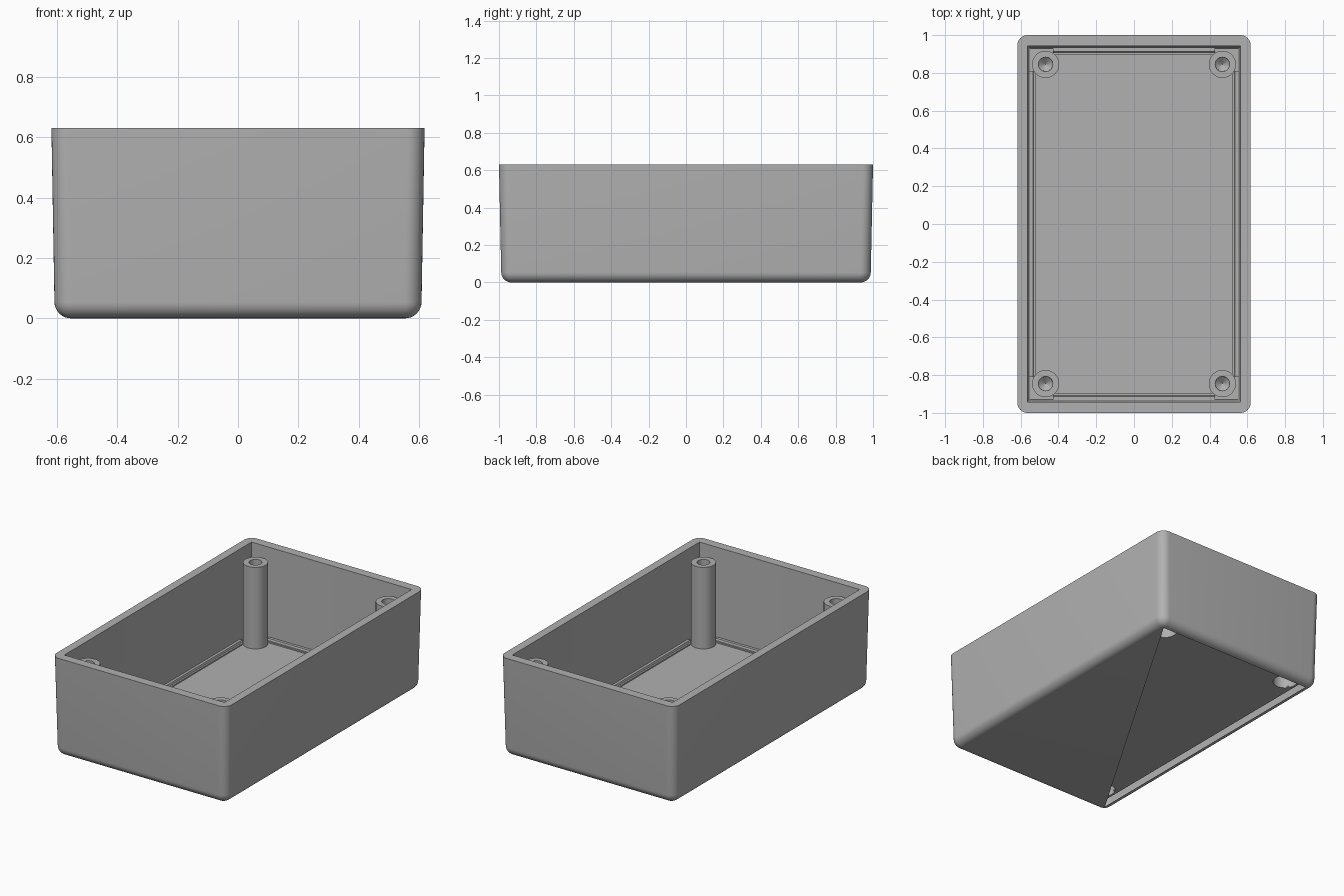
import bpy, bmesh, math
from mathutils import Vector

cube = bpy.data.objects.get("Cube")
if cube:
    bpy.data.objects.remove(cube, do_unlink=True)

grey = bpy.data.materials.new("grey plastic")
grey.use_nodes = True
COLOR = (0.44, 0.44, 0.44, 1)
grey.diffuse_color = COLOR
grey.node_tree.nodes["Principled BSDF"].inputs["Base Color"].default_value = COLOR

HEIGHT, FLOOR_Z = 0.63, 0.045
POST_X, POST_Y, POST_R = 0.468, 0.845, 0.072
SIGNS = [(sx, sy) for sx in (-1, 1) for sy in (-1, 1)]


def finish(bm, name):
    mesh = bpy.data.meshes.new(name)
    bm.to_mesh(mesh)
    bm.free()
    mesh.materials.append(grey)
    obj = bpy.data.objects.new(name, mesh)
    bpy.context.collection.objects.link(obj)
    bpy.ops.object.select_all(action='DESELECT')
    obj.select_set(True)
    bpy.context.view_layer.objects.active = obj
    bpy.ops.object.shade_smooth_by_angle(angle=math.radians(35))
    return obj


def rounded_rect(hx, hy, r, z, steps=8):
    """Counter-clockwise rounded rectangle."""
    pts = []
    for k, (sx, sy) in enumerate([(1, 1), (-1, 1), (-1, -1), (1, -1)]):
        for i in range(steps + 1):
            a = math.pi / 2 * (k + i / steps)
            pts.append(Vector((sx * (hx - r) + r * math.cos(a),
                               sy * (hy - r) + r * math.sin(a), z)))
    return pts


def circle(cx, cy, r, z, n=32):
    return [Vector((cx + r * math.cos(2 * math.pi * i / n),
                    cy + r * math.sin(2 * math.pi * i / n), z)) for i in range(n)]


def loft(bm, loops):
    rings = [[bm.verts.new(p) for p in loop] for loop in loops]
    for a, b in zip(rings, rings[1:]):
        for i in range(len(a)):
            j = (i + 1) % len(a)
            bm.faces.new((a[i], a[j], b[j], b[i]))
    return rings


# Drafted walls: rounded bottom edge, outer side, rim, inner side
bm = bmesh.new()
R = 0.055
loops = []
for i in range(9):
    a = math.pi / 2 * i / 8
    inset = R * (1 - math.sin(a))
    loops.append(rounded_rect(0.608 - inset, 0.988 - inset, R + 0.003 - inset,
                              R * (1 - math.cos(a))))
loops.append(rounded_rect(0.618, 1.0, 0.055, HEIGHT))
loops.append(rounded_rect(0.565, 0.943, 0.004, HEIGHT))
loops.append(rounded_rect(0.553, 0.93, 0.004, FLOOR_Z))
rings = loft(bm, loops)
# Underside panel covers one diagonal half, the other half is open
hx, hy = 0.608 - R, 0.988 - R
half = [v for v in rings[0] if v.co.x / hx - v.co.y / hy > -0.004]
half.sort(key=lambda v: math.atan2(v.co.y + hy / 3, v.co.x - hx / 3))
bm.faces.new(half[::-1])
finish(bm, "case_walls")

# Inner floor with openings under the hollow posts
bm = bmesh.new()
outlines = [rounded_rect(0.553, 0.93, 0.004, FLOOR_Z, 2)]
outlines += [circle(sx * POST_X, sy * POST_Y, POST_R, FLOOR_Z) for sx, sy in SIGNS]
edges = []
for pts in outlines:
    vs = [bm.verts.new(p) for p in pts]
    edges += [bm.edges.new((vs[i - 1], vs[i])) for i in range(len(vs))]
bmesh.ops.triangle_fill(bm, edges=edges, use_beauty=True, normal=(0, 0, 1))
for f in bm.faces:
    f.normal_update()
    if f.normal.z < 0:
        f.normal_flip()
finish(bm, "inner_floor")

# Screw posts with blind drilled holes
POST_PROFILE = [(POST_R, FLOOR_Z), (POST_R, 0.565), (0.038, 0.565),
                (0.036, 0.2), (0.001, 0.17)]
for sx, sy in SIGNS:
    bm = bmesh.new()
    rings = loft(bm, [circle(sx * POST_X, sy * POST_Y, r, z) for r, z in POST_PROFILE])
    bm.faces.new(rings[-1])
    side = "left" if sx > 0 else "right"
    finish(bm, ("front_" if sy < 0 else "back_") + side + "_screw_post")

# Low chamfered ledges along the foot of each wall, between the posts
for k, name in enumerate(("left", "back", "right", "front")):
    off, length = ((0.554, 0.81), (0.931, 0.43))[k % 2]
    profile = [(off, FLOOR_Z + 0.02), (off - 0.018, FLOOR_Z + 0.02),
               (off - 0.022, FLOOR_Z + 0.008), (off - 0.033, FLOOR_Z + 0.008),
               (off - 0.033, FLOOR_Z), (off, FLOOR_Z)]
    c, s = round(math.cos(k * math.pi / 2)), round(math.sin(k * math.pi / 2))
    bm = bmesh.new()
    ends = [[bm.verts.new((c * d - s * t, s * d + c * t, z)) for d, z in profile]
            for t in (-length, length)]
    for i in range(4):
        bm.faces.new((ends[0][i], ends[0][i + 1], ends[1][i + 1], ends[1][i]))
    for e in ends:
        bm.faces.new(e)
    bmesh.ops.recalc_face_normals(bm, faces=bm.faces[:])
    finish(bm, name + "_floor_ledge")
